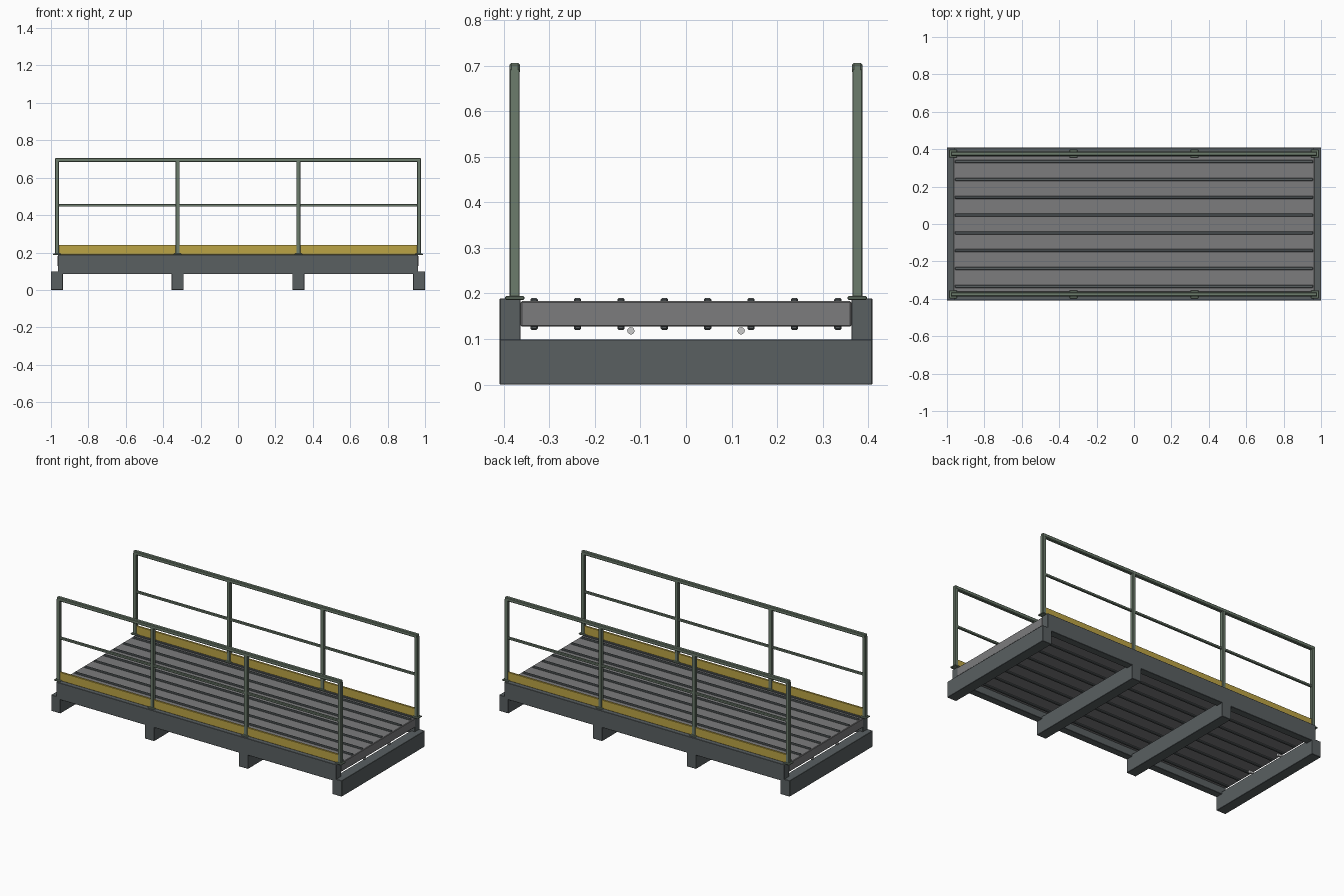
import bpy, math

if "Cube" in bpy.data.objects:
    bpy.data.objects.remove(bpy.data.objects["Cube"])


def material(name, rgb):
    m = bpy.data.materials.new(name)
    m.diffuse_color = (*rgb, 1)
    m.use_nodes = True
    m.node_tree.nodes["Principled BSDF"].inputs["Base Color"].default_value = m.diffuse_color
    return m


STEEL = material("dark_steel", (0.10, 0.115, 0.12))
DECK = material("deck_grey", (0.20, 0.20, 0.205))
GREEN = material("rail_green", (0.15, 0.20, 0.15))
YELLOW = material("safety_yellow", (0.50, 0.37, 0.06))


def box(name, x, y, z, mat, bevel=0.0015):
    """Box from (min, max) pairs, with a small chamfer."""
    bpy.ops.mesh.primitive_cube_add(size=1, location=[sum(p) / 2 for p in (x, y, z)])
    o = bpy.context.object
    o.name = name
    o.scale = [p[1] - p[0] for p in (x, y, z)]
    bpy.ops.object.transform_apply(location=False, rotation=False, scale=True)
    o.data.materials.append(mat)
    if bevel:
        b = o.modifiers.new("chamfer", "BEVEL")
        b.width = bevel
        b.segments = 1
    return o


def around(c, half):
    return (c - half, c + half)


POSTS = (-0.968, -0.323, 0.323, 0.968)

# cross beams on the ground
for i, x in enumerate(POSTS):
    box(f"cross_beam_{i}", around(x, 0.032), (-0.409, 0.409), (0, 0.099), STEEL)

# deck slab with ribs above and below
box("deck_slab", (-0.965, 0.965), (-0.363, 0.363), (0.127, 0.183), DECK, 0.003)
for i in range(8):
    y = (i - 3.5) * 0.0952
    box(f"deck_rib_{i}", (-0.957, 0.957), around(y, 0.008), (0.12, 0.19), STEEL, 0.003)

# small bolts under the deck ends
for x in (-0.945, 0.945):
    for y in (-0.121, 0.121):
        bpy.ops.mesh.primitive_cylinder_add(vertices=12, radius=0.008, depth=0.03,
                                            location=(x, y, 0.118),
                                            rotation=(0, math.pi / 2, 0))
        bpy.context.object.name = "deck_bolt"
        bpy.ops.object.shade_smooth_by_angle()

for side, s in (("front", -1), ("back", 1)):
    yc = s * 0.376
    # side stringer and toe board
    box(f"{side}_stringer", (-0.963, 0.963), around(s * 0.386, 0.023), (0.085, 0.189), STEEL)
    box(f"{side}_toe_board", (-0.96, 0.96), around(yc, 0.006), (0.189, 0.241), YELLOW, 0.001)
    # handrail
    box(f"{side}_top_rail", (-0.979, 0.979), around(yc, 0.0115), (0.683, 0.706), GREEN, 0.004)
    box(f"{side}_mid_rail", (-0.965, 0.965), around(yc, 0.007), (0.445, 0.459), GREEN, 0.002)
    for i, x in enumerate(POSTS):
        box(f"{side}_post_{i}", around(x, 0.011), around(yc, 0.011), (0.189, 0.692), GREEN, 0.002)
        box(f"{side}_base_plate_{i}", around(x, 0.021), around(yc, 0.021),
            (0.186, 0.194), GREEN, 0.002)
